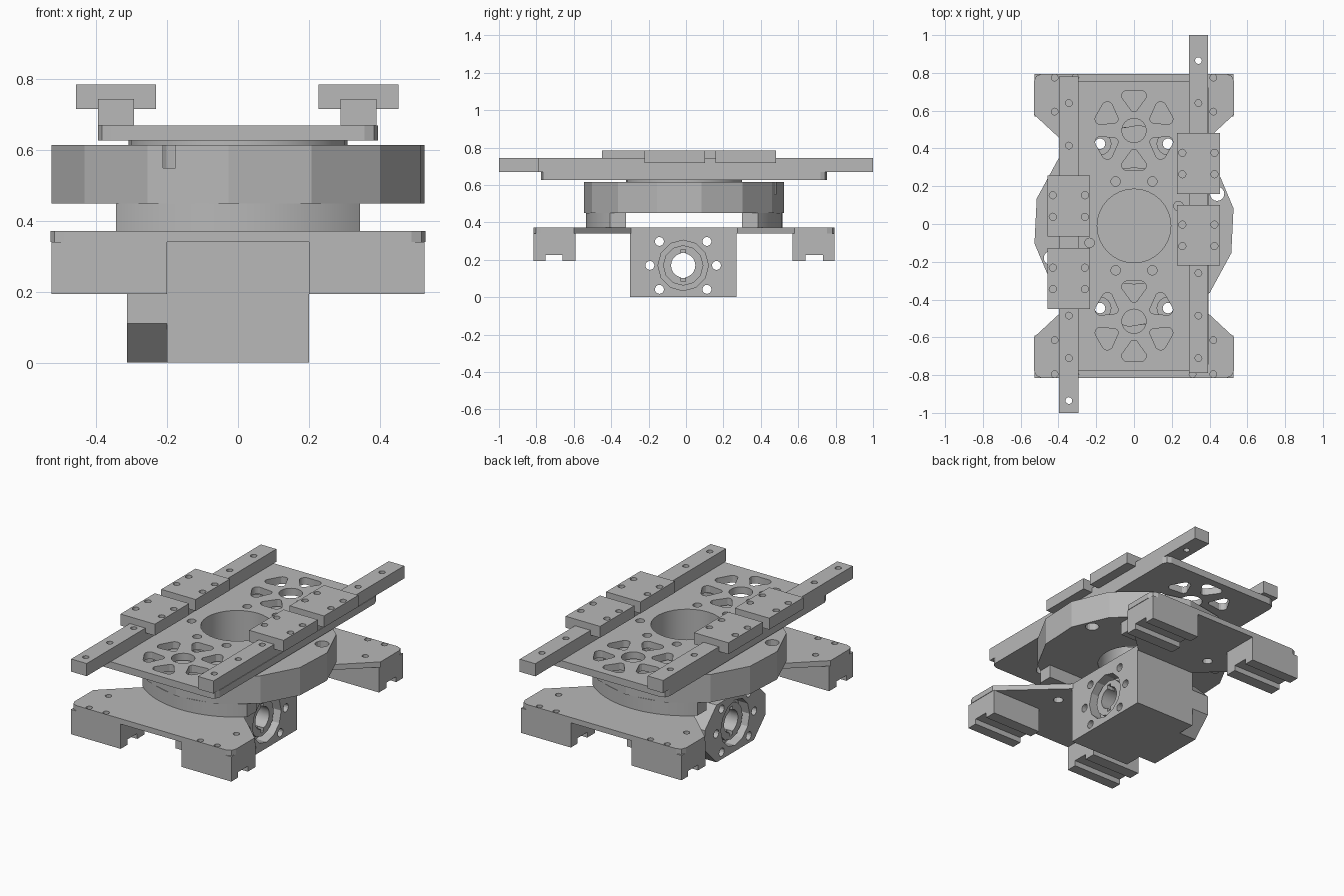
import bpy, bmesh
from math import sin, cos, radians, pi

cube = bpy.data.objects.get("Cube")
if cube:
    bpy.data.objects.remove(cube, do_unlink=True)

metal = bpy.data.materials.new("machined grey")
metal.use_nodes = True
GREY = (0.48, 0.48, 0.48, 1)
metal.diffuse_color = GREY
metal.node_tree.nodes["Principled BSDF"].inputs["Base Color"].default_value = GREY

CY = -0.01          # y centre of the lower stack
SIGNS = (-1, 1)


def circle(x, y, r, n=16, start=0.0):
    return [(x + r * cos(start + 2 * pi * i / n), y + r * sin(start + 2 * pi * i / n)) for i in range(n)]


def rect(x0, x1, y0, y1):
    return [(x0, y0), (x1, y0), (x1, y1), (x0, y1)]


def four_way(quarter, cx=0.0, cy=0.0):
    """Outline mirrored from the points of its first quadrant."""
    flip = quarter[::-1]
    pts = (quarter + [(-x, y) for x, y in flip]
           + [(-x, -y) for x, y in quarter] + [(x, -y) for x, y in flip])
    return [(x + cx, y + cy) for x, y in pts]


def mesh_object(name, prisms, axis):
    """Extrude each (outline, low, high) along the axis."""
    bm = bmesh.new()
    for pts, lo, hi in prisms:
        place = (lambda a, b, h: (h, a, b)) if axis == "x" else (lambda a, b, h: (a, b, h))
        low = [bm.verts.new(place(a, b, lo)) for a, b in pts]
        high = [bm.verts.new(place(a, b, hi)) for a, b in pts]
        bm.faces.new(low[::-1])
        bm.faces.new(high)
        n = len(pts)
        for i in range(n):
            j = (i + 1) % n
            bm.faces.new((low[i], low[j], high[j], high[i]))
    bmesh.ops.recalc_face_normals(bm, faces=bm.faces)
    me = bpy.data.meshes.new(name)
    bm.to_mesh(me)
    bm.free()
    ob = bpy.data.objects.new(name, me)
    bpy.context.collection.objects.link(ob)
    me.materials.append(metal)
    return ob


def part(name, outline, lo, hi, cuts=(), axis="z", smooth=20):
    ob = mesh_object(name, [(outline, lo, hi)], axis)
    if cuts:
        cutter = mesh_object(name + "_cutter", cuts, axis)
        cutter.hide_render = True
        mod = ob.modifiers.new("holes", "BOOLEAN")
        mod.operation = "DIFFERENCE"
        mod.solver = "EXACT"
        mod.use_self = True
        mod.object = cutter
    bpy.ops.object.select_all(action="DESELECT")
    bpy.context.view_layer.objects.active = ob
    ob.select_set(True)
    if cuts:
        bpy.ops.object.modifier_apply(modifier="holes")
        bpy.data.objects.remove(cutter, do_unlink=True)
    if smooth:
        bpy.ops.object.shade_smooth_by_angle(angle=radians(smooth))
    return ob


def holes(centres, r, lo=-1, hi=2, n=16):
    return [(circle(x, y, r, n), lo, hi) for x, y in centres]


def petal(cx, cy, angle):
    """Rounded triangle pointing at the rosette centre."""
    pts = []
    for u, v, r, a0, a1 in ((0.183, -0.035, 0.03, -110, -10),
                            (0.183, 0.035, 0.03, 10, 110),
                            (0.122, 0, 0.022, 110, 250)):
        for k in range(6):
            t = radians(a0 + (a1 - a0) * k / 5)
            p, q = u + r * cos(t), v + r * sin(t)
            pts.append((cx + p * cos(angle) - q * sin(angle), cy + p * sin(angle) + q * cos(angle)))
    return pts


def mirrored(x, y):
    return [(sx * x, CY + sy * y) for sx in SIGNS for sy in SIGNS]


# Drive housing with its octagonal flange and bearing rings
MID = (-0.015, 0.17)
bolts = [(MID[0] + y, MID[1] + z) for y, z in
         [(0.178, 0), (-0.178, 0)] + [(sy * 0.127, sz * 0.128) for sy in SIGNS for sz in SIGNS]]
drive = holes(bolts, 0.024) + holes([MID], 0.068, n=24)
part("drive_housing", rect(-0.3, 0.27, 0, 0.34), -0.2, 0.2,
     drive + holes([MID], 0.135, 0.13, 0.3, 12), axis="x")
part("drive_flange", four_way([(0.285, 0.06), (0.175, 0.17)], *MID), -0.313, -0.2,
     drive + holes([MID], 0.135, -0.4, -0.25, 12), axis="x")
keyway = rect(MID[0] - 0.012, MID[0] + 0.012, MID[1] - 0.085, MID[1] + 0.085)
for name, lo, hi in (("outer_bearing", 0.12, 0.17), ("flange_bearing", -0.285, -0.24)):
    part(name, circle(*MID, 0.108, 12), lo, hi,
         holes([MID], 0.065, n=24) + [(keyway, -1, 1)], axis="x")

# Base plate with slotted feet
through = holes(mirrored(0.18, 0.435), 0.028)
foot_holes = holes(mirrored(0.42, 0.785) + mirrored(0.42, 0.605) + mirrored(0.31, 0.785), 0.018, 0.3, 0.5, 12)
part("base_plate", four_way([(0.2, 0.285), (0.53, 0.59), (0.53, 0.765), (0.518, 0.793), (0.49, 0.805)], 0, CY),
     0.34, 0.372, through + foot_holes)
for sx in SIGNS:
    for sy in SIGNS:
        profile = [(0.58, 0.193), (0.65, 0.193), (0.65, 0.225), (0.742, 0.225),
                   (0.742, 0.193), (0.805, 0.193), (0.805, 0.34), (0.58, 0.34)]
        lo, hi = sorted((sx * 0.2, sx * 0.527))
        part("foot", [(CY + sy * y, z) for y, z in profile], lo, hi, axis="x", smooth=0)

# Curved supports under the turntable
for sy in SIGNS:
    arc = [(0.525 * cos(radians(a)), CY + sy * 0.525 * sin(radians(a))) for a in range(49, 132, 2)]
    ends = [(-0.345, CY + sy * 0.31), (0.345, CY + sy * 0.31)]
    part("turntable_support", arc + ends, 0.372, 0.45, through)

# Faceted turntable and spacer
bore = holes([(0, CY)], 0.195, n=32)
rim_holes = holes([(0.44, 0.16), (-0.44, -0.18)], 0.038)
part("turntable", circle(0, CY, 0.535, 14, radians(10)), 0.45, 0.615,
     bore + through + holes(mirrored(0.18, 0.435), 0.058, 0.55, 0.7) + rim_holes)
part("spacer_ring", circle(0, CY, 0.31, 28), 0.615, 0.63, bore)

# Carrier plate with two rosettes of cutouts
cuts = bore + holes(mirrored(0.097, 0.235), 0.025) + holes([(0.235, 0.095), (-0.235, -0.1)], 0.025)
for sy in SIGNS:
    cy = CY + sy * 0.505
    cuts += holes([(0, cy)], 0.064, n=24)
    cuts += [(petal(0, cy, radians(30 + 60 * k)), 0.5, 0.8) for k in range(6)]
part("carrier_plate", four_way([(0.395, 0.728), (0.384, 0.754), (0.358, 0.765)], 0, CY),
     0.628, 0.67, cuts)

# Linear rails and their carriages
for side, x, y0, y1, blocks in (("right", -0.345, -1.0, 0.78, (0.095, -0.288)),
                                ("left", 0.341, -0.79, 1.0, (0.32, -0.06))):
    first = y0 + 0.065 if side == "right" else y1 - 0.135 - 0.225 * 7
    spots = [(x, first + 0.225 * k) for k in range(8)]
    part(side + "_rail", rect(x - 0.051, x + 0.051, y0, y1), 0.67, 0.745,
         holes(spots, 0.018, n=12))
    for y in blocks:
        screws = [(x + sx * 0.085, y + sy * 0.057) for sx in SIGNS for sy in SIGNS]
        block = part(side + "_carriage", rect(x - 0.113, x + 0.113, y - 0.161, y + 0.161), 0.717, 0.785,
                     holes(screws, 0.019, 0.74, 0.9, 12))
